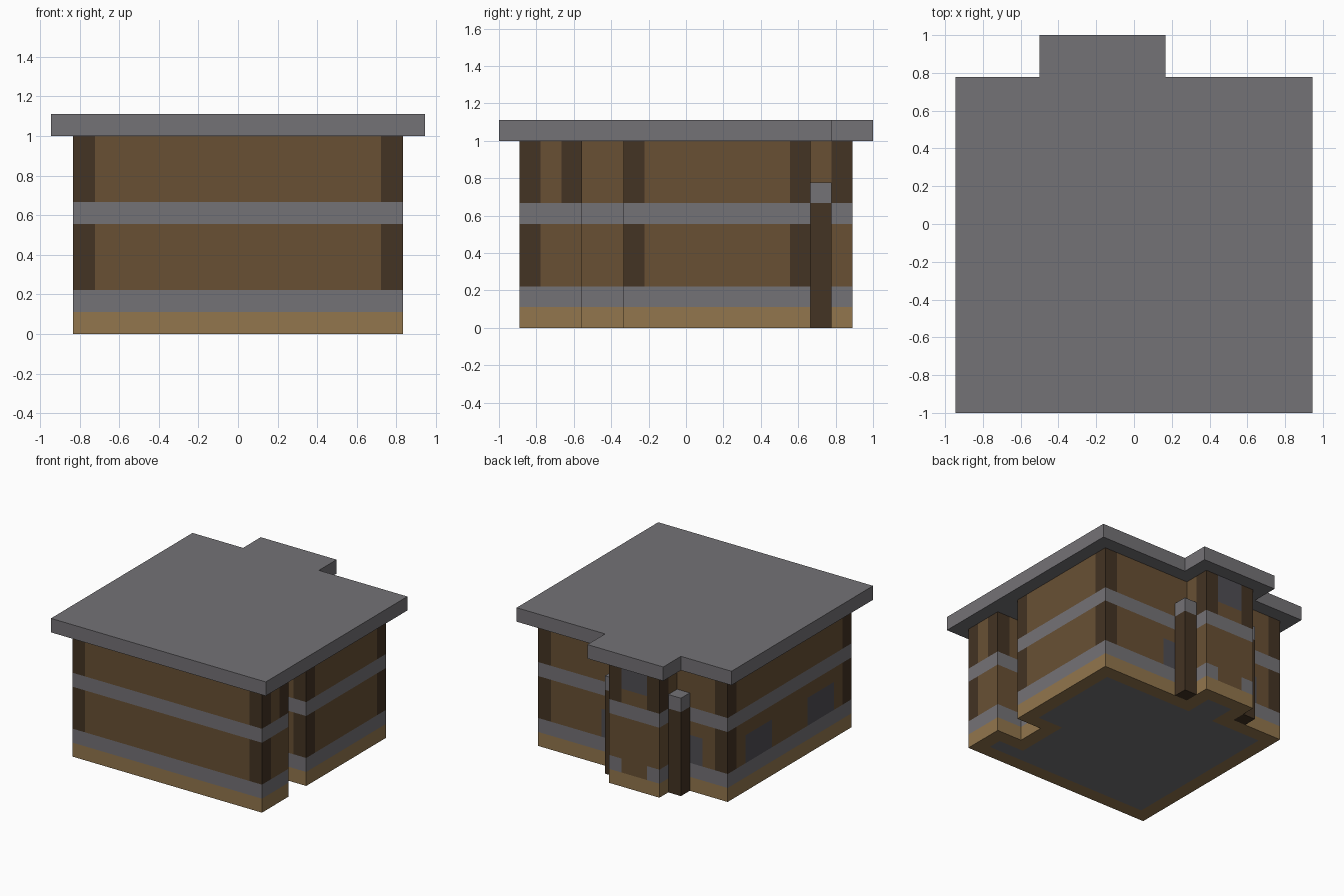
import bpy
import bmesh
from mathutils import Vector

if "Cube" in bpy.data.objects:
    bpy.data.objects.remove(bpy.data.objects["Cube"], do_unlink=True)

BLOCK = 1 / 9                      # the house is laid out on a grid of blocks
CENTRE = Vector((8.5, 9, 0))


def srgb(*rgb):
    return [((c / 255 + 0.055) / 1.055) ** 2.4 for c in rgb] + [1]


def material(name, colour):
    mat = bpy.data.materials.new(name)
    mat.use_nodes = True
    mat.diffuse_color = colour
    bsdf = next(n for n in mat.node_tree.nodes if n.type == 'BSDF_PRINCIPLED')
    bsdf.inputs["Base Color"].default_value = colour
    bsdf.inputs["Roughness"].default_value = 0.9
    return mat


STONE, PLANK, LOG, TAN, GLASS = range(5)
MATERIALS = [
    material("grey_stone", srgb(116, 114, 118)),
    material("brown_plank", srgb(104, 80, 52)),
    material("dark_log", srgb(67, 51, 35)),
    material("tan_wood", srgb(146, 118, 77)),
    material("window_grey", srgb(80, 78, 84)),
]


def prism(name, outline, bottom, top, main, patches=(), caps=True, inset_floor=None):
    """Extrude an outline; patches recolour the blocks inside given bounds."""
    bm = bmesh.new()
    base = bm.faces.new([bm.verts.new((x, y, bottom)) for x, y in outline])
    new = bmesh.ops.extrude_face_region(bm, geom=[base], use_keep_orig=True)["geom"]
    lifted = [g for g in new if isinstance(g, bmesh.types.BMVert)]
    bmesh.ops.translate(bm, verts=lifted, vec=(0, 0, top - bottom))
    bmesh.ops.recalc_face_normals(bm, faces=bm.faces)
    if not caps:
        flat = [f for f in bm.faces if abs(f.normal.z) > 0.5]
        bmesh.ops.delete(bm, geom=flat, context='FACES')

    # Cut along the edges of every patch
    cuts = {(axis, v) for p in patches for axis in range(3) for v in p[1][axis]}
    for axis, value in sorted(cuts):
        normal = Vector((0, 0, 0))
        normal[axis] = 1
        bmesh.ops.bisect_plane(bm, geom=bm.verts[:] + bm.edges[:] + bm.faces[:],
                               plane_co=normal * value, plane_no=normal)

    # Colour each face by the block just behind it
    for f in bm.faces:
        f.material_index = main
        inside = f.calc_center_median() - f.normal * 0.5
        for colour, bounds in patches:
            if all(lo < inside[a] < hi for a, (lo, hi) in enumerate(bounds)):
                f.material_index = colour
    if inset_floor is not None:
        floor = [f for f in bm.faces if f.normal.z < -0.5]
        bmesh.ops.inset_region(bm, faces=floor, thickness=1,
                               use_boundary=True, use_even_offset=True)
        for f in floor:
            f.material_index = inset_floor

    bmesh.ops.dissolve_limit(bm, angle_limit=0.01, verts=bm.verts, edges=bm.edges,
                             delimit={'MATERIAL'})
    for v in bm.verts:
        v.co = (v.co - CENTRE) * BLOCK
    mesh = bpy.data.meshes.new(name)
    bm.to_mesh(mesh)
    bm.free()
    for mat in MATERIALS:
        mesh.materials.append(mat)
    obj = bpy.data.objects.new(name, mesh)
    bpy.context.collection.objects.link(obj)
    return obj


def posts(cells, z):
    return [(LOG, ((x, x + 1), (y, y + 1), z)) for x, y in cells]


def square(x, y):
    return [(x, y), (x + 1, y), (x + 1, y + 1), (x, y + 1)]


# House plan: side recess on the left, bay at the back
PLAN = [(1, 1), (16, 1), (16, 4), (14, 4), (14, 6), (16, 6),
        (16, 15), (9, 15), (9, 17), (5, 17), (5, 15), (1, 15)]
EAVES = [(0, 0), (17, 0), (17, 16), (10, 16), (10, 18), (4, 18), (4, 16), (0, 16)]
CORNERS = [(1, 1), (15, 1), (1, 14), (15, 14), (15, 6)]

# Foundation and stone plinth, open in the middle of the bay
prism("foundation", PLAN, 0, 1, TAN, inset_floor=STONE)
prism("plinth", PLAN, 1, 2, STONE, [(PLANK, ((6, 8), (16, 17), (1, 2)))], caps=False)

# Lower storey with side and back windows
lower_windows = [(GLASS, (x, y, (2, 4))) for x, y in (
    ((1, 2), (10, 13)), ((1, 2), (3, 6)), ((3, 4), (14, 15)), ((10, 11), (14, 15)))]
prism("lower_walls", PLAN, 2, 5, PLANK, posts(CORNERS, (2, 5)) + lower_windows, caps=False)

# Stone band between storeys
prism("middle_band", PLAN, 5, 6, STONE, caps=False)

# Upper storey with the bay window
upper_posts = posts(CORNERS + [(15, 3), (8, 16), (5, 16)], (6, 9))
prism("upper_walls", PLAN, 6, 9, PLANK,
      upper_posts + [(GLASS, ((6, 8), (16, 17), (7, 9)))], caps=False)

# Flat overhanging roof
prism("roof", EAVES, 9, 10, STONE)

# Free-standing posts with stone caps on both sides of the bay
for side, x in (("right", 4), ("left", 9)):
    prism(side + "_bay_post", square(x, 15), 0, 7, LOG,
          [(STONE, ((x, x + 1), (15, 16), (6, 7)))])
